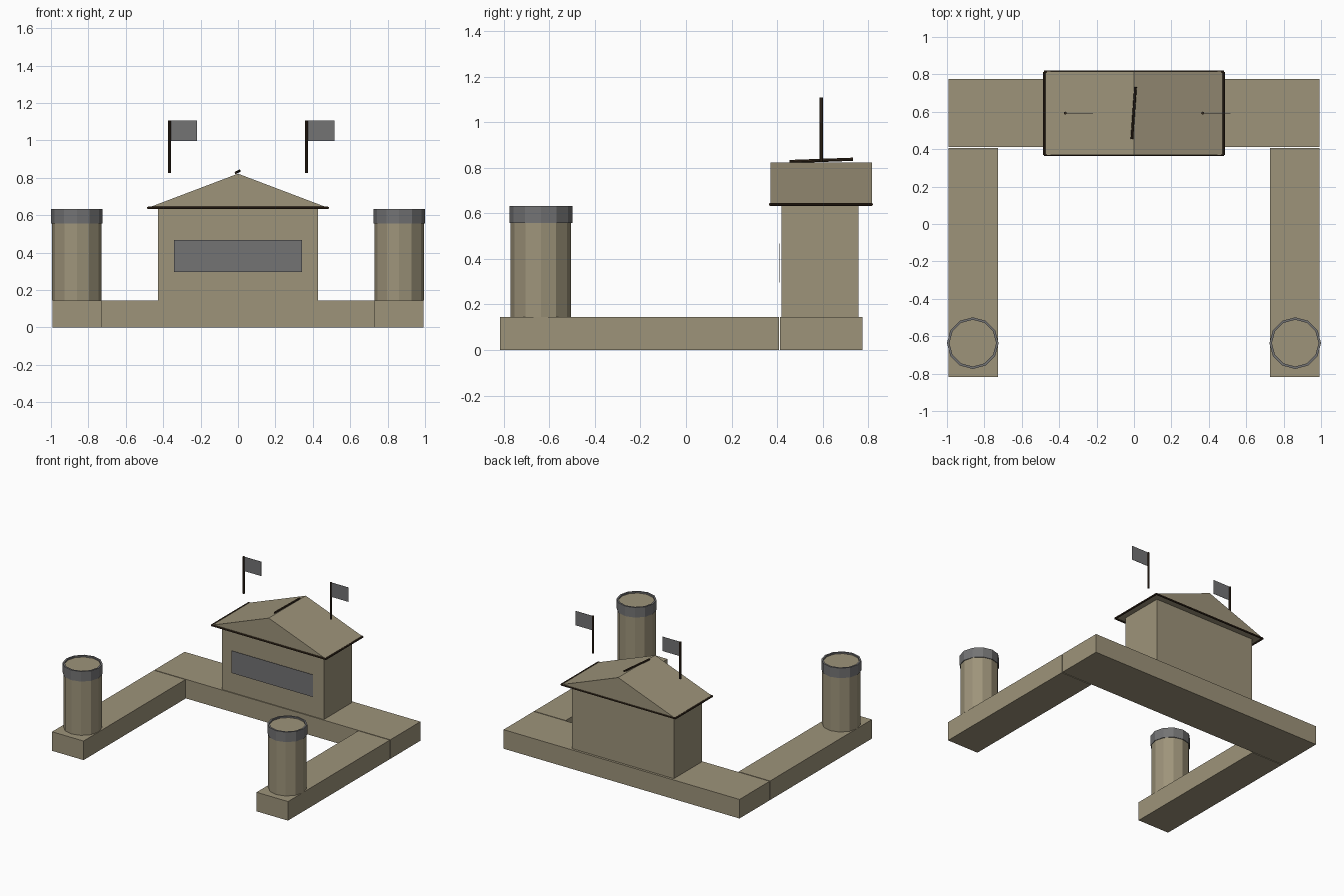
import bpy, bmesh, math
from mathutils import Vector

if "Cube" in bpy.data.objects:
    bpy.data.objects.remove(bpy.data.objects["Cube"])


def material(name, rgb):
    m = bpy.data.materials.new(name)
    m.diffuse_color = (*rgb, 1)
    m.use_nodes = True
    m.node_tree.nodes["Principled BSDF"].inputs["Base Color"].default_value = m.diffuse_color
    return m


STONE = material("tan stone", (0.34, 0.295, 0.195))
GREY = material("slate grey", (0.172, 0.172, 0.175))
WOOD = material("dark wood", (0.04, 0.024, 0.013))


def finish(name, bm, mat):
    bmesh.ops.recalc_face_normals(bm, faces=bm.faces)
    mesh = bpy.data.meshes.new(name)
    bm.to_mesh(mesh)
    bm.free()
    mesh.materials.append(mat)
    ob = bpy.data.objects.new(name, mesh)
    bpy.context.collection.objects.link(ob)
    return ob


def box(name, x, y, z, mat):
    """Box from (min, max) ranges."""
    bm = bmesh.new()
    bmesh.ops.create_cube(bm, size=1)
    for v in bm.verts:
        v.co = [r[0] + (c + 0.5) * (r[1] - r[0]) for c, r in zip(v.co, (x, y, z))]
    return finish(name, bm, mat)


def rod(name, a, b, radius, mat, sides=8):
    """Closed prism between two points."""
    a, b = Vector(a), Vector(b)
    bm = bmesh.new()
    bmesh.ops.create_cone(bm, cap_ends=True, segments=sides, radius1=radius,
                          radius2=radius, depth=(b - a).length)
    rot = (b - a).to_track_quat('Z', 'Y')
    for v in bm.verts:
        v.co = rot @ v.co + (a + b) / 2
    return finish(name, bm, mat)


def ring(name, centre, r_in, r_out, z0, z1, mat, sides=12):
    """Open band with a rectangular section."""
    bm = bmesh.new()
    section = [(r_in, z0), (r_out, z0), (r_out, z1), (r_in, z1)]
    loops = []
    for i in range(sides):
        t = 2 * math.pi * i / sides
        loops.append([bm.verts.new((centre[0] + r * math.sin(t),
                                    centre[1] + r * math.cos(t), z)) for r, z in section])
    for i in range(sides):
        p, q = loops[i], loops[(i + 1) % sides]
        for k in range(4):
            n = (k + 1) % 4
            bm.faces.new((p[k], p[n], q[n], q[k]))
    return finish(name, bm, mat)


# U-shaped wall base
BASE_TOP = 0.145
box("back_wall_base", (-0.993, 0.993), (0.413, 0.775), (0, BASE_TOP), STONE)

for side, s in (("left", -1), ("right", 1)):
    # Side arm and round tower with a grey rim
    box(side + "_wall_base", sorted((s * 0.728, s * 0.993)), (-0.817, 0.407),
        (0, BASE_TOP), STONE)
    cx, cy = s * 0.862, -0.637
    rod(side + "_tower", (cx, cy, BASE_TOP), (cx, cy, 0.622), 0.133, STONE, 12)
    ring(side + "_tower_rim", (cx, cy), 0.125, 0.138, 0.557, 0.633, GREY)

    # Flagpole and flag
    px = s * 0.367
    rod(side + "_flagpole", (px, 0.593, 0.826), (px, 0.593, 1.107), 0.008, WOOD)
    box(side + "_flag", (px, px + 0.148), (0.592, 0.594), (0.998, 1.107), GREY)

# Gatehouse and its window band
box("gatehouse", (-0.428, 0.428), (0.42, 0.757), (BASE_TOP, 0.645), STONE)
box("window_band", (-0.343, 0.343), (0.411, 0.413), (0.297, 0.467), GREY)

# Gable roof, ridge running front to back
bm = bmesh.new()
tri = bm.faces.new([bm.verts.new(p) for p in
                    ((-0.48, 0.37, 0.64), (0.48, 0.37, 0.64), (0, 0.37, 0.822))])
ext = bmesh.ops.extrude_face_region(bm, geom=[tri], use_keep_orig=True)
for v in ext["geom"]:
    if isinstance(v, bmesh.types.BMVert):
        v.co.y = 0.815
finish("roof", bm, STONE)

# Dark eave trim around the roof foot
corners = [(-0.48, 0.37), (0.48, 0.37), (0.48, 0.813), (-0.48, 0.813)]
for i, name in enumerate(("front", "right", "back", "left")):
    rod(name + "_eave_trim", (*corners[i], 0.639), (*corners[(i + 1) % 4], 0.639),
        0.007, WOOD)

# Slightly skewed ridge beam
rod("ridge_beam", (-0.011, 0.455, 0.827), (0.008, 0.733, 0.837), 0.007, WOOD)
